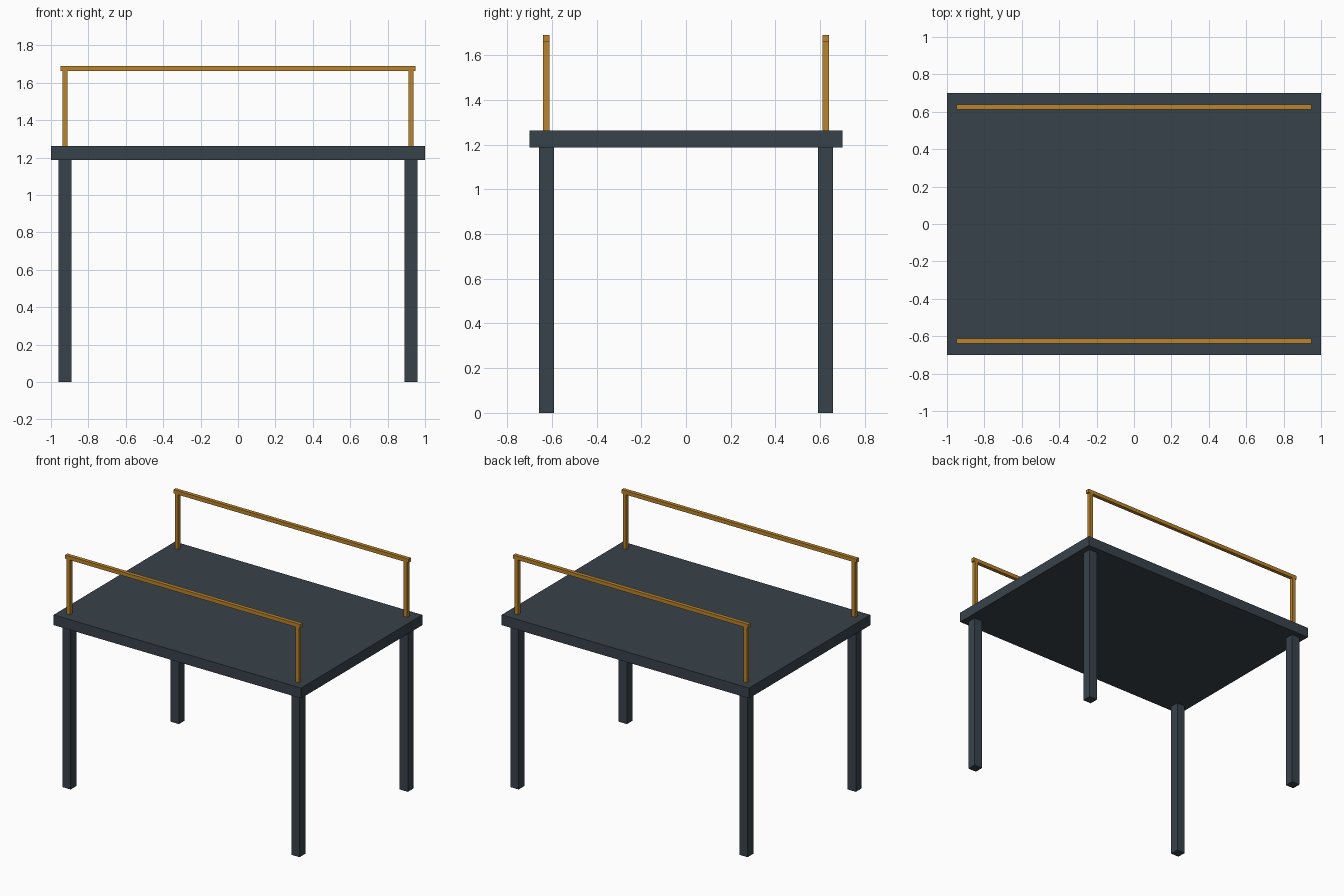
import bpy

if "Cube" in bpy.data.objects:
    bpy.data.objects.remove(bpy.data.objects["Cube"])


def material(name, color):
    m = bpy.data.materials.new(name)
    m.diffuse_color = (*color, 1)
    m.use_nodes = True
    m.node_tree.nodes["Principled BSDF"].inputs["Base Color"].default_value = m.diffuse_color
    return m


steel = material("dark_steel", (0.04, 0.055, 0.07))
amber = material("amber_paint", (0.50, 0.23, 0.025))


def box(name, center, size, mat):
    bpy.ops.mesh.primitive_cube_add(size=1, location=center)
    ob = bpy.context.object
    ob.name = name
    ob.scale = size
    bpy.ops.object.transform_apply(location=False, rotation=False, scale=True)
    ob.data.materials.append(mat)
    return ob


DECK_BOTTOM, DECK_TOP = 1.1875, 1.2625
POST_TOP, RAIL_TOP = 1.6625, 1.69
LEG, BAR = 0.067, 0.0275
X, Y = 0.925, 0.625  # shared leg and post centres

# Platform slab
box("deck", (0, 0, (DECK_BOTTOM + DECK_TOP) / 2),
    (2, 1.4, DECK_TOP - DECK_BOTTOM), steel)

for sy, side in ((-1, "front"), (1, "back")):
    # Handrail along each long side
    box(f"{side}_handrail", (0, sy * Y, (POST_TOP + RAIL_TOP) / 2),
        (1.9, BAR, RAIL_TOP - POST_TOP), amber)
    for sx, end in ((-1, "left"), (1, "right")):
        # Leg below and rail post above at each corner
        box(f"{side}_{end}_leg", (sx * X, sy * Y, DECK_BOTTOM / 2),
            (LEG, LEG, DECK_BOTTOM), steel)
        box(f"{side}_{end}_post", (sx * X, sy * Y, (DECK_TOP + POST_TOP) / 2),
            (BAR, BAR, POST_TOP - DECK_TOP), amber)
